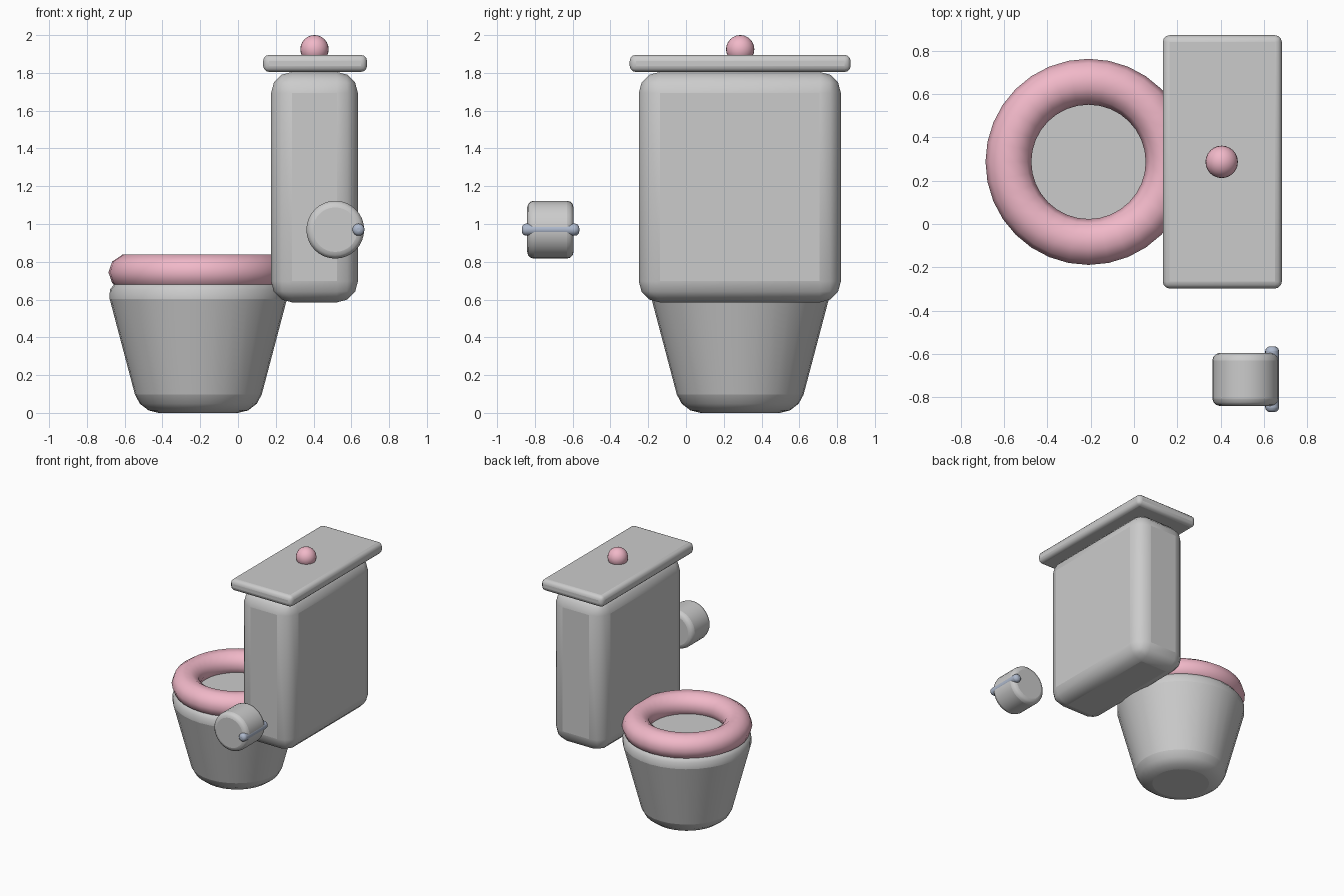
import bpy, math

if "Cube" in bpy.data.objects:
    bpy.data.objects.remove(bpy.data.objects["Cube"])

CY = 0.287  # shared centre line of bowl, seat, tank and lid


def material(name, rgb):
    m = bpy.data.materials.new(name)
    m.diffuse_color = (*rgb, 1)
    m.use_nodes = True
    m.node_tree.nodes["Principled BSDF"].inputs["Base Color"].default_value = m.diffuse_color
    return m


def finish(name, bevel=0, segments=3, mat=None):
    """Name the active object, bevel its sharp edges and smooth it."""
    ob = bpy.context.object
    ob.name = name
    bpy.ops.object.transform_apply(location=False, rotation=True, scale=True)
    if bevel:
        mod = ob.modifiers.new("Bevel", 'BEVEL')
        mod.width, mod.segments = bevel, segments
        mod.limit_method, mod.angle_limit = 'ANGLE', math.radians(40)
    if mat:
        ob.data.materials.append(mat)
    bpy.ops.object.shade_smooth_by_angle(angle=math.radians(40))
    return ob


def box(name, center, size, bevel, segments):
    bpy.ops.mesh.primitive_cube_add(size=1, location=center)
    bpy.context.object.scale = size
    return finish(name, bevel, segments)


def rod(name, center, radius, length, bevel, sides, mat=None):
    """Cylinder lying along y."""
    bpy.ops.mesh.primitive_cylinder_add(vertices=sides, radius=radius, depth=length,
                                        location=center, rotation=(math.pi / 2, 0, 0))
    return finish(name, bevel, 3, mat)


pink = material("pink", (0.88, 0.48, 0.58))
steel = material("steel_blue", (0.42, 0.48, 0.60))

# Tapered bowl
bpy.ops.mesh.primitive_cone_add(vertices=32, radius1=0.31, radius2=0.495, depth=0.70,
                                end_fill_type='TRIFAN', location=(-0.21, CY, 0.35))
finish("bowl", 0.10, 3)

# Ring seat, slightly flattened
bpy.ops.mesh.primitive_torus_add(major_segments=32, minor_segments=10, major_radius=0.37,
                                 minor_radius=0.106, location=(-0.21, CY, 0.744))
bpy.context.object.scale.z = 0.925
finish("seat", mat=pink)

# Tank, lid and flush knob
box("tank", (0.405, CY - 0.002, 1.195), (0.46, 1.07, 1.22), 0.112, 3)
box("tank_lid", (0.408, CY, 1.85), (0.55, 1.17, 0.09), 0.032, 3)
bpy.ops.mesh.primitive_uv_sphere_add(segments=24, ring_count=12, radius=0.075,
                                     location=(0.405, CY, 1.925))
finish("flush_knob", mat=pink)

# Paper roll with its holder pin
rod("paper_roll", (0.515, -0.718, 0.97), 0.153, 0.245, 0.035, 32)
rod("roll_pin", (0.638, -0.717, 0.97), 0.032, 0.304, 0.022, 16, steel)
